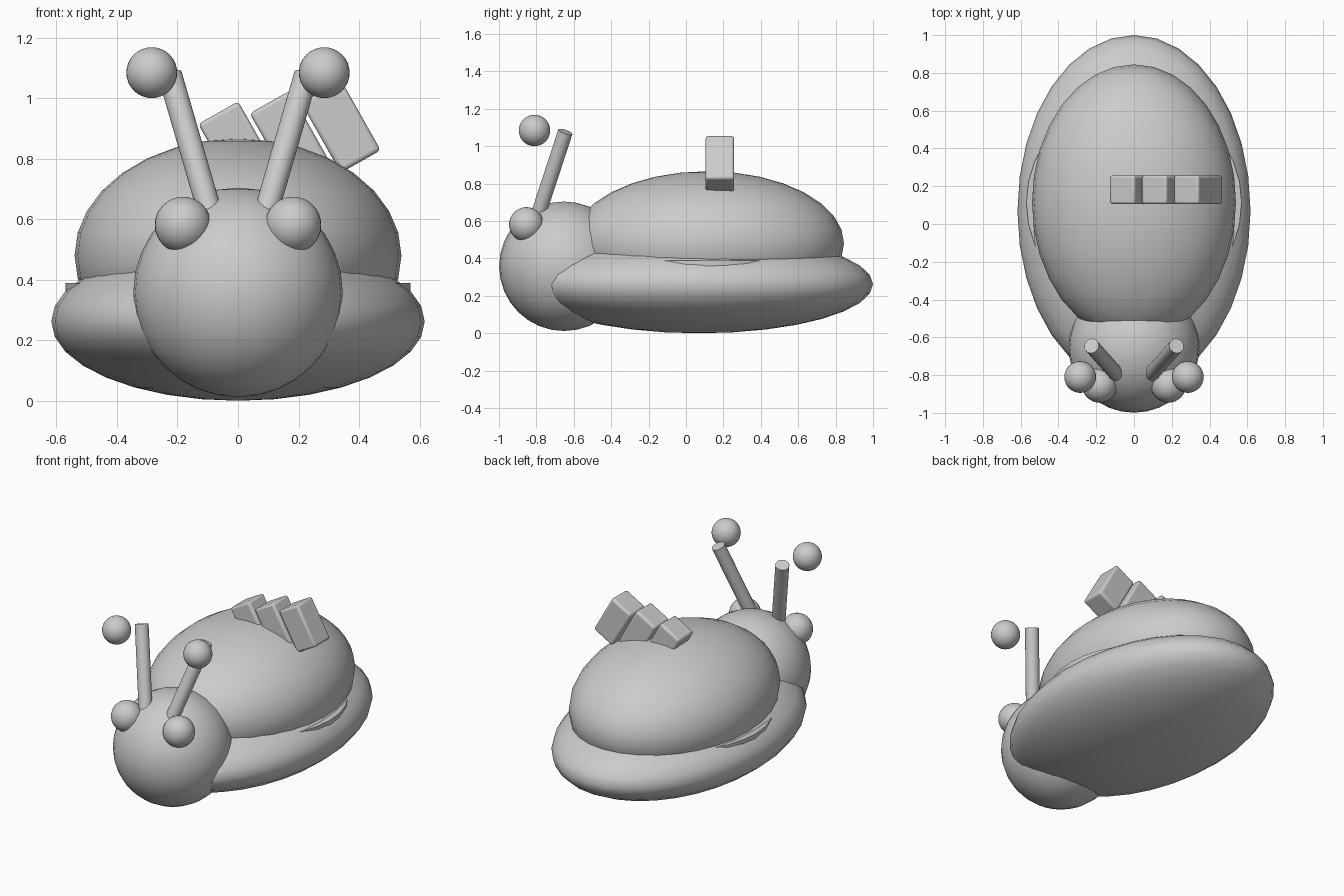
import bpy
import math
from mathutils import Vector

if "Cube" in bpy.data.objects:
    bpy.data.objects.remove(bpy.data.objects["Cube"])

grey = bpy.data.materials.new("plain grey")
grey.diffuse_color = (0.6, 0.6, 0.6, 1)
grey.use_nodes = True
grey.node_tree.nodes["Principled BSDF"].inputs["Base Color"].default_value = grey.diffuse_color


def finish(name, angle=40):
    ob = bpy.context.object
    ob.name = name
    ob.data.materials.append(grey)
    bpy.ops.object.transform_apply(location=False, rotation=False, scale=True)
    bpy.ops.object.shade_smooth_by_angle(angle=math.radians(angle))
    return ob


def ellipsoid(name, loc, radii):
    bpy.ops.mesh.primitive_uv_sphere_add(segments=32, ring_count=16, radius=1, location=loc)
    bpy.context.object.scale = radii
    return finish(name)


def rod(name, start, end, radius):
    a, b = Vector(start), Vector(end)
    bpy.ops.mesh.primitive_cylinder_add(vertices=32, radius=radius, depth=(b - a).length,
                                        location=(a + b) / 2)
    bpy.context.object.rotation_euler = (b - a).to_track_quat('Z', 'Y').to_euler()
    return finish(name)


# Body, shell and head
ellipsoid("body", (0, 0.07, 0.262), (0.617, 0.93, 0.262))
ellipsoid("shell", (0, 0.115, 0.48), (0.54, 0.73, 0.386))
ellipsoid("head", (0, -0.652, 0.358), (0.346, 0.347, 0.346))

# Thin disc between body and shell
rod("shell_rim", (0, 0.112, 0.34), (0, 0.112, 0.389), 0.57)

# Eyes, stalks and floating tips on both sides
for side, s in (("left", -1), ("right", 1)):
    ellipsoid(side + "_eye", (s * 0.182, -0.853, 0.581), (0.093, 0.093, 0.093))
    rod(side + "_stalk", (s * 0.085, -0.803, 0.595), (s * 0.225, -0.645, 1.077), 0.04)
    ellipsoid(side + "_stalk_tip", (s * 0.285, -0.81, 1.084), (0.084, 0.084, 0.084))

# Row of tilted rounded blocks on the shell
for i in range(3):
    bpy.ops.mesh.primitive_cube_add(size=1, location=(0.17 * i, 0.181, 0.836 + 0.035 * i))
    block = bpy.context.object
    block.scale = (0.152, 0.152, 0.266)
    block.rotation_euler = (0, math.radians(-29.5), 0)
    finish("shell_block_%d" % (i + 1), 50)
    bevel = block.modifiers.new("rounded_edges", 'BEVEL')
    bevel.width = 0.014
    bevel.segments = 3
